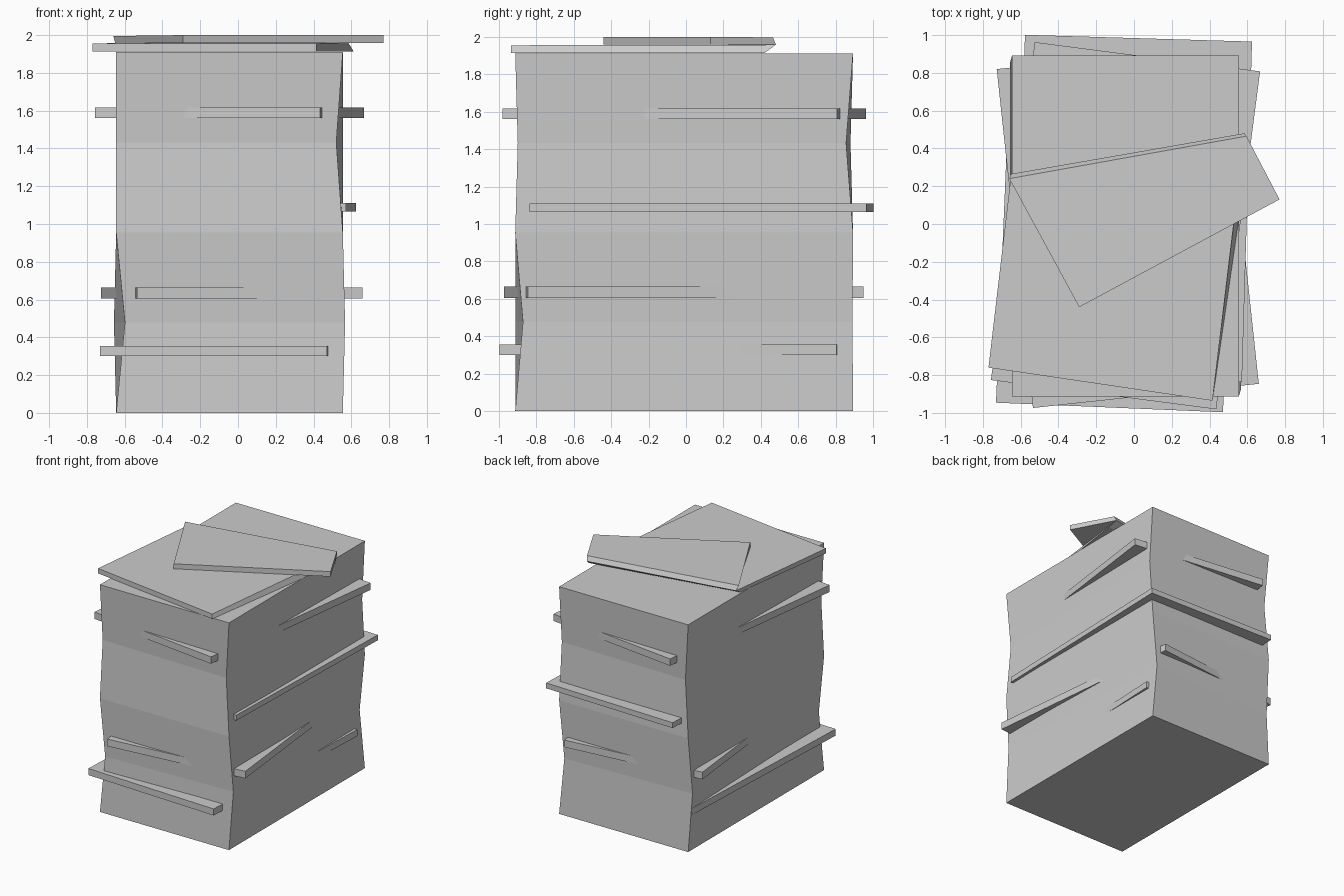
import bpy, bmesh
from math import sin, cos, radians

if "Cube" in bpy.data.objects:
    bpy.data.objects.remove(bpy.data.objects["Cube"])


def skin(name, rings):
    """Solid through a list of four-cornered rings, capped at both ends."""
    bm = bmesh.new()
    vs = [[bm.verts.new(p) for p in ring] for ring in rings]
    for lo, hi in zip(vs, vs[1:]):
        for i in range(4):
            j = (i + 1) % 4
            bm.faces.new((lo[i], lo[j], hi[j], hi[i]))
    bm.faces.new(vs[0][::-1])
    bm.faces.new(vs[-1])
    bmesh.ops.recalc_face_normals(bm, faces=bm.faces)
    me = bpy.data.meshes.new(name)
    bm.to_mesh(me)
    bm.free()
    ob = bpy.data.objects.new(name, me)
    bpy.context.collection.objects.link(ob)
    return ob


def page(cx, cy, z, w, d, deg):
    """Corners of a turned rectangle at height z."""
    c, s = cos(radians(deg)), sin(radians(deg))
    return [(cx + x * c - y * s, cy + x * s + y * c, z)
            for x, y in ((-w / 2, -d / 2), (w / 2, -d / 2), (w / 2, d / 2), (-w / 2, d / 2))]


# main paper block, slightly twisted between levels
skin("paper_block", [
    page(-0.045, -0.01, 0.0, 1.20, 1.805, 0),
    page(-0.045, -0.01, 0.478, 1.166, 1.762, 1.9),
    page(-0.045, -0.01, 0.955, 1.20, 1.805, 0),
    page(-0.045, -0.01, 1.432, 1.166, 1.755, -1.15),
    page(-0.045, -0.01, 1.91, 1.20, 1.805, 0),
])

# loose bundles sticking out: centre x, centre y, bottom, top, turn
for i, (cx, cy, z0, z1, deg) in enumerate([
    (-0.092, -0.07, 0.30, 0.355, -2.4),
    (-0.033, -0.013, 0.605, 0.665, 6.1),
    (-0.003, 0.082, 1.065, 1.11, -1.7),
    (-0.045, -0.009, 1.56, 1.618, -7.4),
]):
    skin(f"loose_bundle_{i + 1}",
         [page(cx, cy, z, 1.202, 1.803, deg) for z in (z0, z1)])

# top sheet, with slanted edge at the fold
ridge_l, ridge_r = (-0.65, 0.265, 1.958), (0.585, 0.48, 1.958)
skin("top_sheet", [
    [(-0.77, -0.76, 1.914), (0.415, -0.935, 1.914), (0.612, 0.42, 1.914), (-0.635, 0.19, 1.914)],
    [(-0.77, -0.76, 1.955), (0.415, -0.935, 1.955), ridge_r, ridge_l],
])

# part of the top sheet folded back over itself
skin("folded_flap", [
    [ridge_l, (-0.29, -0.44, 1.958), (0.77, 0.13, 1.958), ridge_r],
    [(-0.66, 0.24, 1.995), (-0.29, -0.44, 2.0), (0.77, 0.13, 2.0), (0.595, 0.465, 1.997)],
])
